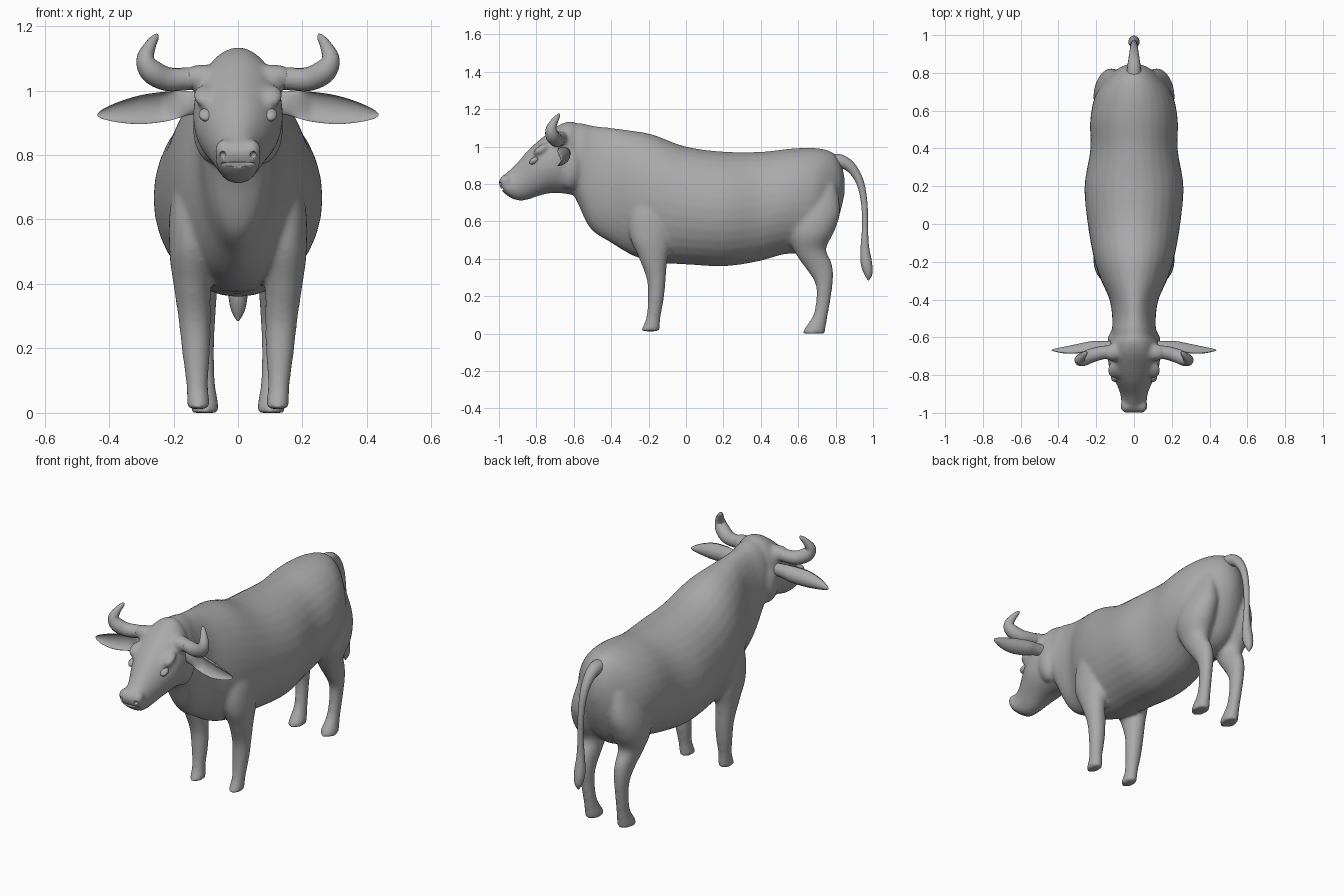
import bpy, bmesh, math
from mathutils import Vector, Matrix

cube = bpy.data.objects.get("Cube")
if cube:
    bpy.data.objects.remove(cube)

hide = bpy.data.materials.new("grey_hide")
hide.use_nodes = True
GREY = (0.4, 0.4, 0.4, 1)
hide.diffuse_color = GREY
hide.node_tree.nodes["Principled BSDF"].inputs["Base Color"].default_value = GREY


def spline(keys, steps=6):
    """Smooth in-betweens through a list of number tuples."""
    out = []
    for i in range(len(keys) - 1):
        a, b, c, d = (keys[max(0, min(len(keys) - 1, i + k))] for k in (-1, 0, 1, 2))
        for s in range(steps):
            t = s / steps
            out.append([q + 0.5 * t * (r - p + t * (2 * p - 5 * q + 4 * r - s4 + t * (3 * (q - r) + s4 - p)))
                        for p, q, r, s4 in zip(a, b, c, d)])
    out.append(list(keys[-1]))
    return out


def skin(bm, rings):
    """Closed skin over a row of point rings."""
    loops = [[bm.verts.new(p) for p in ring] for ring in rings]
    n = len(loops[0])
    for lo, hi in zip(loops, loops[1:]):
        for i in range(n):
            bm.faces.new((lo[i], lo[(i + 1) % n], hi[(i + 1) % n], hi[i]))
    bm.faces.new(loops[0][::-1])
    bm.faces.new(loops[-1])


ANGLES = [2 * math.pi * i / 32 for i in range(32)]


def loft(bm, keys, side=1):
    """Oval sections: first edge (y, z), opposite edge (y, z), half width, x centre."""
    rings = []
    for y1, z1, y2, z2, w, x in spline(keys):
        rings.append([(side * (x + w * math.sin(a)),
                       (y1 + y2) / 2 + (y1 - y2) / 2 * math.cos(a),
                       (z1 + z2) / 2 + (z1 - z2) / 2 * math.cos(a)) for a in ANGLES])
    skin(bm, rings)


def tube(bm, keys, ref, side=1):
    """Round tube through (x, y, z, radius) points."""
    pts = spline(keys)
    rings = []
    for i, (x, y, z, r) in enumerate(pts):
        t = (Vector(pts[min(i + 1, len(pts) - 1)][:3]) - Vector(pts[max(i - 1, 0)][:3])).normalized()
        u = t.cross(Vector(ref)).normalized()
        v = t.cross(u)
        ring = [Vector((x, y, z)) + r * (u * math.cos(a) + v * math.sin(a)) for a in ANGLES[::2]]
        rings.append([(side * p.x, p.y, p.z) for p in ring])
    skin(bm, rings)


def blob(bm, centre, radii, pitch=0.0, side=1):
    m = (Matrix.Translation((side * centre[0], centre[1], centre[2]))
         @ Matrix.Rotation(pitch, 4, 'X') @ Matrix.Diagonal((*radii, 1)))
    bmesh.ops.create_uvsphere(bm, u_segments=24, v_segments=14, radius=1, matrix=m)


def finish(bm, name):
    bmesh.ops.recalc_face_normals(bm, faces=bm.faces)
    mesh = bpy.data.meshes.new(name)
    bm.to_mesh(mesh)
    bm.free()
    mesh.materials.append(hide)
    for p in mesh.polygons:
        p.use_smooth = True
    ob = bpy.data.objects.new(name, mesh)
    bpy.context.collection.objects.link(ob)
    return ob


# trunk and neck
body = bmesh.new()
loft(body, [
    (-.66, 1.09, -.62, .78, .09, 0), (-.58, 1.125, -.58, .70, .115, 0),
    (-.49, 1.11, -.51, .56, .115, 0), (-.40, 1.10, -.40, .485, .13, 0),
    (-.29, 1.085, -.28, .415, .18, 0), (-.18, 1.065, -.16, .38, .215, 0),
    (0, 1.0, 0, .37, .245, 0), (.2, .973, .2, .36, .262, 0),
    (.4, .972, .38, .385, .232, 0), (.57, .99, .53, .425, .232, 0),
    (.70, .992, .66, .43, .205, 0), (.79, .965, .75, .49, .14, 0),
    (.835, .89, .815, .62, .08, 0), (.85, .81, .847, .74, .02, 0)])

# head: skull to muzzle
loft(body, [
    (-.56, 1.10, -.56, .80, .07, 0), (-.61, 1.135, -.60, .745, .12, 0),
    (-.68, 1.115, -.66, .75, .138, 0), (-.76, 1.055, -.73, .75, .135, 0),
    (-.84, .985, -.79, .735, .108, 0), (-.91, .905, -.85, .715, .078, 0),
    (-.96, .86, -.90, .712, .068, 0), (-.99, .835, -.945, .73, .068, 0),
    (-1.003, .81, -.985, .762, .045, 0)])

# limbs and facial bulges, mirrored
for s in (1, -1):
    loft(body, [
        (-.245, .012, -.14, .012, .036, .123), (-.235, .03, -.14, .03, .036, .123),
        (-.212, .09, -.135, .09, .034, .127), (-.204, .19, -.118, .19, .044, .13),
        (-.21, .29, -.108, .29, .05, .135), (-.25, .40, -.10, .39, .058, .142),
        (-.30, .52, -.08, .48, .07, .143), (-.30, .66, -.06, .62, .075, .135),
        (-.25, .80, -.08, .76, .05, .12)], s)
    loft(body, [
        (.625, 0, .742, 0, .043, .102), (.632, .025, .745, .02, .042, .102),
        (.68, .10, .757, .09, .033, .104), (.697, .20, .776, .20, .034, .108),
        (.69, .27, .788, .31, .04, .11), (.65, .335, .778, .38, .047, .113),
        (.59, .42, .75, .455, .06, .12), (.55, .52, .795, .55, .088, .125),
        (.54, .64, .825, .66, .085, .12), (.56, .78, .80, .80, .05, .11)], s)
    blob(body, (.105, -.775, .985), (.036, .05, .022), .6, s)     # brow
    blob(body, (.075, -.62, .89), (.066, .07, .12), 0, s)         # cheek
    blob(body, (.11, -.68, 1.04), (.07, .045, .042), 0, s)        # horn root
    blob(body, (.043, -.965, .815), (.03, .035, .035), 0, s)      # nostril wing
body_ob = finish(body, "body")

# carve eyes, nostrils and mouth
cut = bmesh.new()
for s in (1, -1):
    blob(cut, (.118, -.828, .925), (.022, .035, .018), .6, s)
    blob(cut, (.048, -1.0, .80), (.011, .02, .012), 0, s)
blob(cut, (0, -1.0, .768), (.06, .06, .007), .2)
cut_ob = finish(cut, "face_cutter")
cut_ob.hide_render = True

fuse = body_ob.modifiers.new("fuse", 'REMESH')
fuse.mode = 'VOXEL'
fuse.voxel_size = .0095
fuse.use_smooth_shade = True
relax = body_ob.modifiers.new("relax", 'SMOOTH')
relax.iterations = 10
carve = body_ob.modifiers.new("carve", 'BOOLEAN')
carve.operation = 'DIFFERENCE'
carve.object = cut_ob
soften = body_ob.modifiers.new("soften", 'SMOOTH')
soften.iterations = 3
bpy.context.view_layer.objects.active = body_ob
for name in [m.name for m in body_ob.modifiers]:
    bpy.ops.object.modifier_apply(modifier=name)
bpy.data.objects.remove(cut_ob)

# eyelids, horns and cupped ears
for s, label in ((1, "left"), (-1, "right")):
    bm = bmesh.new()
    blob(bm, (.1, -.812, .925), (.022, .028, .016), .6, s)
    finish(bm, label + "_eye")

    bm = bmesh.new()
    tube(bm, [(.08, -.675, 1.04, .034), (.16, -.68, 1.036, .035), (.22, -.695, 1.036, .037),
              (.268, -.715, 1.06, .037), (.287, -.72, 1.098, .028), (.272, -.7, 1.14, .018),
              (.256, -.683, 1.165, .011), (.25, -.678, 1.176, .002)], (0, 1, 0), s)
    finish(bm, label + "_horn")

    bm = bmesh.new()
    rings = []
    for x, y, z, h, d in spline([(.09, -.645, .965, .03, .03), (.16, -.655, .96, .038, .035),
                                 (.22, -.67, .951, .046, .05), (.30, -.685, .941, .045, .05),
                                 (.37, -.685, .933, .032, .035), (.42, -.675, .927, .015, .015),
                                 (.436, -.67, .925, .003, .003)]):
        cup = -.5 if x < .15 else min(.6, -.5 + 14 * (x - .15))
        rings.append([(s * x, y + d * math.cos(a) * (1 if math.cos(a) > 0 else -cup),
                       z + h * math.sin(a)) for a in ANGLES])
    skin(bm, rings)
    finish(bm, label + "_ear")

# tail with tuft
bm = bmesh.new()
tube(bm, [(0, .77, .92, .04), (0, .83, .92, .036), (0, .885, .885, .028), (0, .93, .81, .021),
          (0, .953, .70, .017), (0, .957, .57, .016), (0, .956, .47, .022),
          (0, .964, .38, .03), (0, .975, .32, .022), (0, .975, .285, .003)], (1, 0, 0))
finish(bm, "tail")
